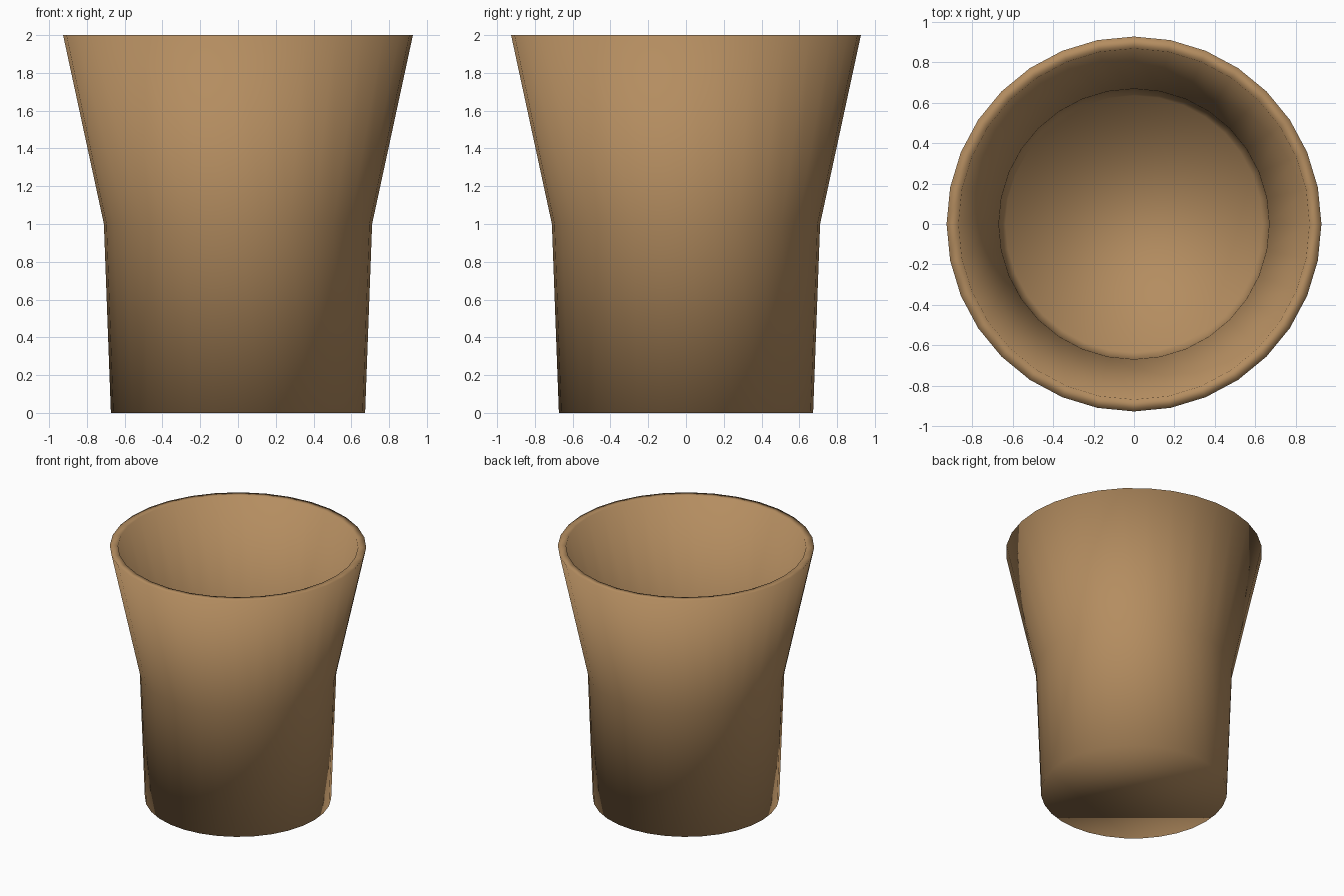
import bpy, bmesh, math

if "Cube" in bpy.data.objects:
    bpy.data.objects.remove(bpy.data.objects["Cube"])

SIDES = 32
# radius, height: from outer base up over the rim and down to the inner floor
PROFILE = [(0.673, 0.0), (0.71, 1.0), (0.926, 2.0),
           (0.867, 2.0), (0.668, 1.0), (0.635, 0.05)]

clay = bpy.data.materials.new("tan clay")
clay.diffuse_color = (0.456, 0.266, 0.117, 1)
clay.use_nodes = True
clay.node_tree.nodes["Principled BSDF"].inputs["Base Color"].default_value = clay.diffuse_color

bm = bmesh.new()
rings = []
for r, z in PROFILE:
    rings.append([bm.verts.new((r * math.sin(2 * math.pi * i / SIDES),
                                r * math.cos(2 * math.pi * i / SIDES), z))
                  for i in range(SIDES)])

# walls and rim
for a, b in zip(rings, rings[1:]):
    for i in range(SIDES):
        j = (i + 1) % SIDES
        bm.faces.new((a[i], a[j], b[j], b[i]))

# underside and inner floor
bm.faces.new(rings[0])
bm.faces.new(rings[-1])
bmesh.ops.recalc_face_normals(bm, faces=bm.faces[:])
for f in bm.faces:
    f.smooth = True

mesh = bpy.data.meshes.new("cup")
bm.to_mesh(mesh)
bm.free()
mesh.materials.append(clay)
cup = bpy.data.objects.new("cup", mesh)
bpy.context.collection.objects.link(cup)
